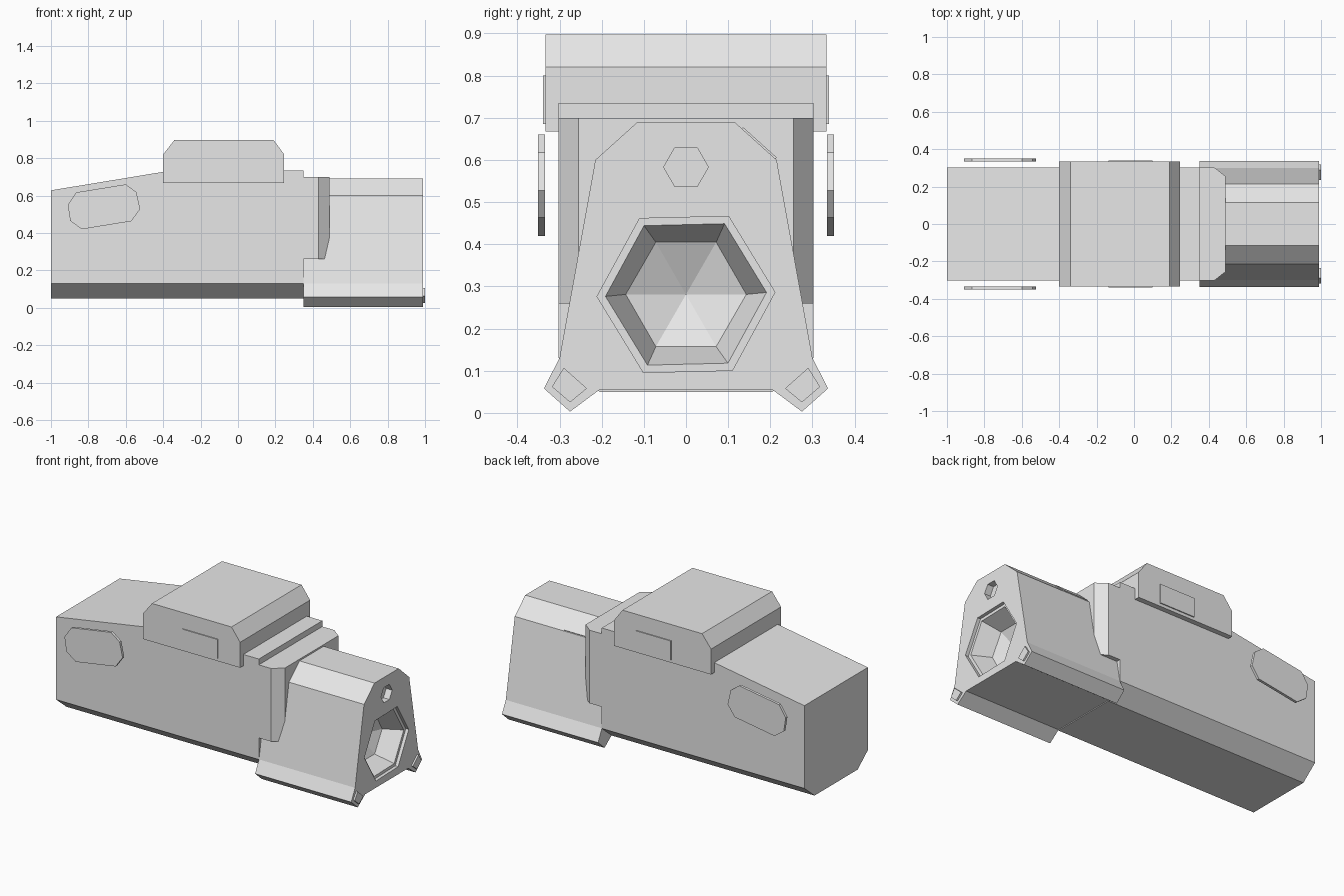
import bpy, bmesh, math

cube = bpy.data.objects.get("Cube")
if cube:
    bpy.data.objects.remove(cube, do_unlink=True)

GREY = (0.8, 0.8, 0.8, 1)
mat = bpy.data.materials.new("plain grey")
mat.use_nodes = True
mat.diffuse_color = GREY
mat.node_tree.nodes["Principled BSDF"].inputs["Base Color"].default_value = GREY


def loft(name, rings):
    """Closed solid through rings of equal length."""
    bm = bmesh.new()
    loops = [[bm.verts.new(p) for p in ring] for ring in rings]
    n = len(loops[0])
    for a, b in zip(loops, loops[1:]):
        for i in range(n):
            j = (i + 1) % n
            bm.faces.new((a[i], a[j], b[j], b[i]))
    bm.faces.new(loops[0])
    bm.faces.new(loops[-1])
    bmesh.ops.remove_doubles(bm, verts=bm.verts, dist=1e-5)
    bmesh.ops.recalc_face_normals(bm, faces=bm.faces)
    mesh = bpy.data.meshes.new(name)
    bm.to_mesh(mesh)
    bm.free()
    mesh.materials.append(mat)
    obj = bpy.data.objects.new(name, mesh)
    bpy.context.collection.objects.link(obj)
    return obj


def along_x(name, yz, x0, x1):
    return loft(name, [[(x, y, z) for y, z in yz] for x in (x0, x1)])


def along_y(name, xz, y0, y1):
    return loft(name, [[(x, y, z) for x, z in xz] for y in (y0, y1)])


def along_z(name, xy, z0, z1):
    return loft(name, [[(x, y, z) for x, y in xy] for z in (z0, z1)])


def mirrored(half):
    return half + [(-y, z) for y, z in reversed(half)]


def hexagon(x, radius, z, turn=0):
    angles = [math.radians(60 * i + turn) for i in range(6)]
    return [(x, radius * math.cos(a), z + radius * math.sin(a)) for a in angles]


def cut(target, cutter):
    cutter.hide_render = True
    cutter.hide_viewport = True
    cutter.display_type = 'WIRE'
    mod = target.modifiers.new(cutter.name, 'BOOLEAN')
    mod.operation = 'DIFFERENCE'
    mod.solver = 'EXACT'
    mod.object = cutter


# Main body: chamfered underside and a roof falling towards the tail
def body_section(x, top):
    return [(x, y, z) for y, z in mirrored([(0.205, 0.05), (0.302, 0.13), (0.302, top)])]


loft("main_body", [body_section(-1, 0.628), body_section(-0.35, 0.735), body_section(0.35, 0.735)])

# Collar wrapping the nose
along_z("collar", [(0.3, -0.302), (0.43, -0.302), (0.49, -0.255),
                   (0.49, 0.255), (0.43, 0.302), (0.3, 0.302)], 0.26, 0.70)

# Raised top housing with side panels
along_y("top_housing", [(-0.4, 0.667), (-0.4, 0.82), (-0.34, 0.897),
                        (0.19, 0.897), (0.247, 0.82), (0.247, 0.667)], -0.333, 0.333)

# Nose with flared lower rails
nose = along_x("nose", mirrored([(0.205, 0.055), (0.275, 0.003), (0.337, 0.058),
                                 (0.3, 0.13), (0.215, 0.6), (0.115, 0.69)]), 0.35, 0.99)

# Lens recess: shallow rim, steep walls and a hollow cone
LENS_Z = 0.281
cut(nose, loft("lens_cutter", [
    hexagon(1.05, 0.211, LENS_Z, 1.4), hexagon(0.97, 0.211, LENS_Z, 1.4),
    hexagon(0.97, 0.191, LENS_Z, 1.4), hexagon(0.86, 0.143, LENS_Z),
    hexagon(0.80, 0.0005, LENS_Z)]))
cut(nose, loft("sensor_cutter", [hexagon(1.05, 0.053, 0.583), hexagon(0.95, 0.053, 0.583)]))

# Thin plate on the nose's left shoulder
along_x("shoulder_plate", [(0.13, 0.67), (0.21, 0.598), (0.215, 0.606), (0.135, 0.678)], 0.5, 0.662)

for side, s in (("left", 1), ("right", -1)):
    along_y(side + "_housing_panel", [(-0.135, 0.685), (-0.135, 0.8), (0.1, 0.8), (0.1, 0.685)],
            s * 0.33, s * 0.339)
    along_y(side + "_side_plate", [(-0.91, 0.55), (-0.865, 0.617), (-0.6, 0.66), (-0.543, 0.618),
                                   (-0.523, 0.528), (-0.57, 0.463), (-0.835, 0.42), (-0.897, 0.465)],
            s * 0.335, s * 0.351)
    along_x(side + "_rail_tip", [(s * 0.29, 0.107), (s * 0.235, 0.058),
                                 (s * 0.275, 0.025), (s * 0.318, 0.062)], 0.98, 1.0)
